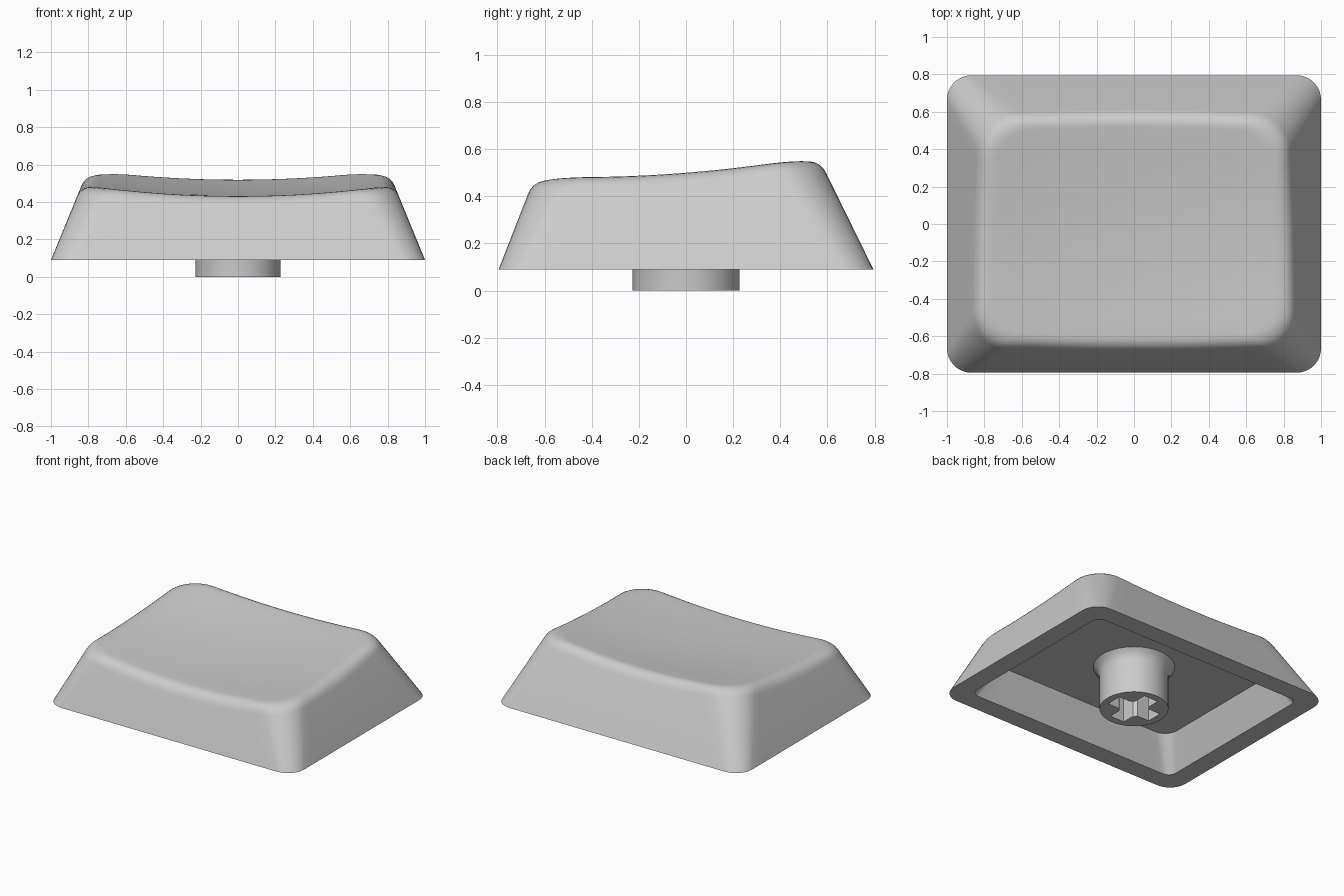
import bpy, bmesh
from math import cos, sin, pi, radians
from mathutils import Vector

old = bpy.data.objects.get("Cube")
if old:
    bpy.data.objects.remove(old, do_unlink=True)

grey = bpy.data.materials.new("light grey plastic")
grey.use_nodes = True
colour = (0.6, 0.6, 0.6, 1)
grey.diffuse_color = colour
grey.node_tree.nodes["Principled BSDF"].inputs["Base Color"].default_value = colour

BASE_Z, CEILING_Z, REF_Z = 0.09, 0.32, 0.5
SIDE_STEPS, CORNER_STEPS = 16, 8


def rounded_loop(x, y0, y1, r, z):
    """Rounded rectangle, counter-clockwise, always with the same point count."""
    arcs = []
    for i, (cx, cy) in enumerate([(x - r, y1 - r), (r - x, y1 - r),
                                  (r - x, y0 + r), (x - r, y0 + r)]):
        angles = [(i + k / CORNER_STEPS) * pi / 2 for k in range(CORNER_STEPS + 1)]
        arcs.append([Vector((cx + r * cos(a), cy + r * sin(a), z)) for a in angles])
    pts = []
    for i, arc in enumerate(arcs):
        start, end = arc[-1], arcs[(i + 1) % 4][0]
        pts += arc + [start.lerp(end, k / SIDE_STEPS) for k in range(1, SIDE_STEPS)]
    return pts


def dish(x, y):
    """Height of the scooped, tilted top."""
    return 0.45 + 0.084 * y + 0.088 * y * y + 0.087 * x * x


def make_object(name, bm):
    bmesh.ops.recalc_face_normals(bm, faces=bm.faces)
    mesh = bpy.data.meshes.new(name)
    bm.to_mesh(mesh)
    bm.free()
    mesh.materials.append(grey)
    obj = bpy.data.objects.new(name, mesh)
    bpy.context.collection.objects.link(obj)
    return obj


def smooth(obj):
    bpy.ops.object.select_all(action='DESELECT')
    obj.select_set(True)
    bpy.context.view_layer.objects.active = obj
    bpy.ops.object.shade_smooth_by_angle(angle=radians(32))


def loft(bm, loops):
    rings = [[bm.verts.new(p) for p in loop] for loop in loops]
    for a, b in zip(rings, rings[1:]):
        n = len(a)
        for i in range(n):
            j = (i + 1) % n
            bm.faces.new((a[i], a[j], b[j], b[i]))
    return rings


# Outer walls run straight until they meet the dished top
base = rounded_loop(1.0, -0.795, 0.795, 0.13, BASE_Z)
upper = rounded_loop(0.832, -0.635, 0.594, 0.2, REF_Z)
rim = []
for a, b in zip(base, upper):
    t = 1.0
    for _ in range(12):
        p = a.lerp(b, t)
        t = (dish(p.x, p.y) - BASE_Z) / (REF_Z - BASE_Z)
    rim.append(a.lerp(b, t))
centre = Vector((0, -0.02, 0))


def top_loop(scale):
    loop = []
    for p in rim:
        q = centre + (p - centre) * scale
        loop.append(Vector((q.x, q.y, dish(q.x, q.y))))
    return loop


# Rounded edge between wall and top
wall_end = [p + (a - p).normalized() * 0.075 for a, p in zip(base, rim)]
top_start = top_loop(0.9)
fillet = []
for k in range(7):
    u = k / 6
    fillet.append([a * (1 - u) ** 2 + p * 2 * u * (1 - u) + b * u * u
                   for a, p, b in zip(wall_end, rim, top_start)])

# Hollow underside
opening = rounded_loop(0.86, -0.655, 0.655, 0.06, BASE_Z)
ceiling = rounded_loop(0.76, -0.565, 0.545, 0.1, CEILING_Z)

bm = bmesh.new()
tops = [top_loop(s) for s in (0.75, 0.6, 0.45, 0.3, 0.15)]
rings = loft(bm, [ceiling, opening, base] + fillet + tops)
bm.faces.new(rings[0])
tip = bm.verts.new((centre.x, centre.y, dish(centre.x, centre.y)))
last = rings[-1]
for i in range(len(last)):
    bm.faces.new((last[i], last[(i + 1) % len(last)], tip))
smooth(make_object("keycap_shell", bm))

# Round stem with a flared root
bm = bmesh.new()
profile = [(0.228, 0.0), (0.228, 0.245), (0.236, 0.275), (0.25, 0.3), (0.275, CEILING_Z + 0.005)]
SIDES = 64
rings = loft(bm, [[Vector((r * cos(2 * pi * i / SIDES), r * sin(2 * pi * i / SIDES), z))
                   for i in range(SIDES)] for r, z in profile])
bm.faces.new(rings[0])
bm.faces.new(rings[-1])
stem = make_object("stem", bm)

# Cross-shaped socket with chamfered inner corners
half, w, c = 0.175, 0.058, 0.022
arm = [(half, -w), (half, w), (w + c, w), (w, w + c)]
outline = []
for q in range(4):
    ca, sa = round(cos(q * pi / 2)), round(sin(q * pi / 2))
    outline += [(x * ca - y * sa, x * sa + y * ca) for x, y in arm]
bm = bmesh.new()
rings = loft(bm, [[Vector((x, y, z)) for x, y in outline] for z in (-0.1, 0.26)])
bm.faces.new(rings[0])
bm.faces.new(rings[1])
cutter = make_object("socket_cutter", bm)
cutter.hide_render = True

cut = stem.modifiers.new("socket", 'BOOLEAN')
cut.operation = 'DIFFERENCE'
cut.solver = 'EXACT'
cut.object = cutter
bpy.context.view_layer.objects.active = stem
bpy.ops.object.modifier_apply(modifier=cut.name)
bpy.data.objects.remove(cutter, do_unlink=True)
smooth(stem)
